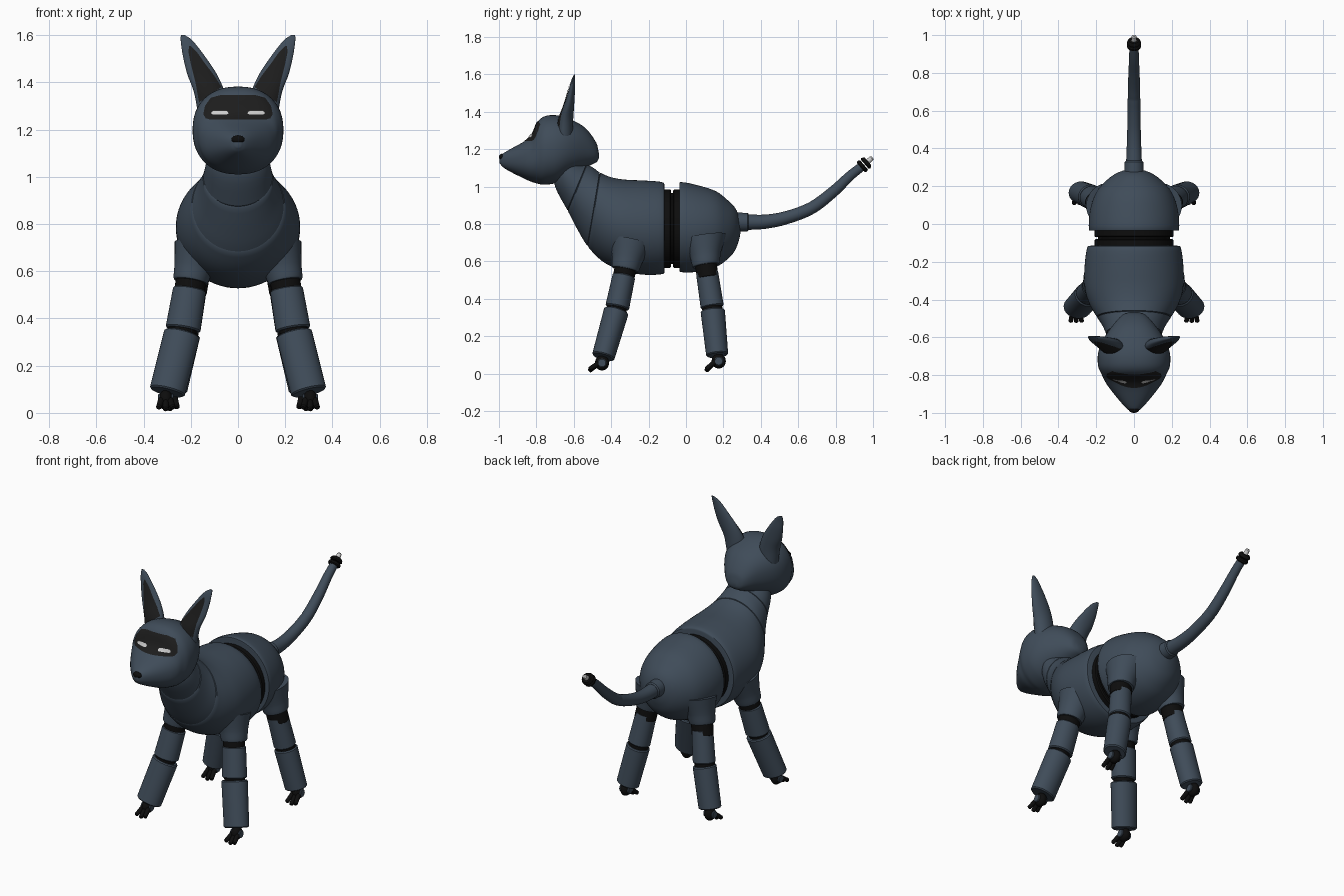
import bpy, bmesh
from math import cos, sin, pi, radians
from mathutils import Vector as V
from mathutils.bvhtree import BVHTree

if "Cube" in bpy.data.objects:
    bpy.data.objects.remove(bpy.data.objects["Cube"])


def material(name, rgb):
    m = bpy.data.materials.new(name)
    m.diffuse_color = (*rgb, 1)
    m.use_nodes = True
    m.node_tree.nodes["Principled BSDF"].inputs["Base Color"].default_value = m.diffuse_color
    return m


SHELL = material("shell", (0.05, 0.072, 0.1))
BLACK = material("black", (0.004, 0.004, 0.004))
PANEL = material("panel", (0.012, 0.012, 0.012))
LIGHT = material("light", (0.6, 0.6, 0.58))
X = V((1, 0, 0))


def finish(name, bm, mat):
    bmesh.ops.recalc_face_normals(bm, faces=bm.faces)
    me = bpy.data.meshes.new(name)
    bm.to_mesh(me)
    bm.free()
    me.materials.append(mat)
    ob = bpy.data.objects.new(name, me)
    bpy.context.collection.objects.link(ob)
    return ob


def smooth_rings(rings, sub, grooves):
    # Hermite interpolation of (centre, u, v) rings, with cut seams at some of them
    k = len(rings)
    dist = [max(1e-5, sum((rings[i + 1][j] - rings[i][j]).length for j in range(3))) for i in range(k - 1)]
    tan = []
    for i in range(k):
        a, b = max(i - 1, 0), min(i + 1, k - 1)
        tan.append([(rings[b][j] - rings[a][j]) / sum(dist[a:b]) for j in range(3)])

    def at(i, t):
        h = dist[i]
        return [rings[i][j] * (2*t**3 - 3*t*t + 1) + tan[i][j] * h * (t**3 - 2*t*t + t)
                + rings[i + 1][j] * (3*t*t - 2*t**3) + tan[i + 1][j] * h * (t**3 - t*t) for j in range(3)]
    out = []
    for i in range(k - 1):
        for s in range(sub):
            r = at(i, s / sub)
            if s == 0 and i in grooves:
                out += [at(i - 1, 0.95), [r[0], r[1] * 0.965, r[2] * 0.965], at(i, 0.05)]
            else:
                out.append(r)
    return out + [rings[-1]]


def loft(name, rings, mat=SHELL, n=48, p=2.0, sub=4, grooves=(), flat=1.0):
    rings = smooth_rings(rings, sub, grooves) if sub > 1 else rings
    bm = bmesh.new()
    loops = []
    for c, u, v in rings:
        loop = []
        for i in range(n):
            a = 2 * pi * i / n
            cu, sv = [abs(q) ** (2 / p) * (1 if q > 0 else -1) for q in (cos(a), sin(a))]
            loop.append(bm.verts.new(c + u * cu + v * (sv * flat if sv > 0 else sv)))
        loops.append(loop)
    for a, b in zip(loops, loops[1:]):
        for i in range(n):
            bm.faces.new((a[i], a[i - 1], b[i - 1], b[i]))
    bm.faces.new(loops[0])
    bm.faces.new(loops[-1])
    return finish(name, bm, mat)


def side_ring(yt, zt, yb, zb, hw):
    # ring from its top and bottom points in the side view and its half width
    t, b = V((0, yt, zt)), V((0, yb, zb))
    return [(t + b) / 2, X * hw, (t - b) / 2]


def frame(d):
    d = d.normalized()
    ref = X if abs(d.x) < 0.9 else V((0, 1, 0))
    u = (ref - d * ref.dot(d)).normalized()
    return u, d.cross(u)


def rod(name, a, b, ra, rb, mat=SHELL, n=32, edge=0.006):
    # rounded-edge cylinder between two points; radii are (across x, across y)
    a, b = V(a), V(b)
    u, v = frame(b - a)
    e = (b - a).normalized() * edge
    ring = lambda c, r, d: [c, u * (r[0] - d), v * (r[1] - d)]
    return loft(name, [ring(a, ra, edge), ring(a + e, ra, 0), ring(b - e, rb, 0), ring(b, rb, edge)],
                mat, n, sub=1)


def ball(name, c, r, mat):
    bm = bmesh.new()
    bmesh.ops.create_uvsphere(bm, u_segments=24, v_segments=14, radius=1)
    for w in bm.verts:
        w.co = V((w.co.x * r[0], w.co.y * r[1], w.co.z * r[2])) + V(c)
    return finish(name, bm, mat)


def inlay(name, target, rows, mat, off, cols=16, sub=4):
    # thin panel given as (x, z, x, z) rows in the front view, laid on the target
    me = target.data
    tree = BVHTree.FromPolygons([w.co for w in me.vertices], [q.vertices for q in me.polygons])
    fine = []
    for a, b in zip(rows, rows[1:]):
        fine += [[p + (q - p) * s / sub for p, q in zip(a, b)] for s in range(sub)]
    bm = bmesh.new()
    grid = []
    for x0, z0, x1, z1 in fine + [rows[-1]]:
        line = []
        for i in range(cols + 1):
            t = i / cols
            q = V((x0 + (x1 - x0) * t, -2, z0 + (z1 - z0) * t))
            hit = tree.ray_cast(q, V((0, 1, 0)))[0] or tree.find_nearest(V((q.x, -0.75, q.z)))[0]
            line.append(bm.verts.new(hit - V((0, off, 0))))
        grid.append(line)
    for a, b in zip(grid, grid[1:]):
        for i in range(cols):
            bm.faces.new((a[i], a[i + 1], b[i + 1], b[i]))
    return finish(name, bm, mat)


# Head with snout
head = loft("head", [side_ring(*r) for r in (
    (-0.466, 1.18, -0.466, 1.15, 0.02), (-0.48, 1.235, -0.48, 1.13, 0.06), (-0.54, 1.315, -0.54, 1.1, 0.115),
    (-0.62, 1.36, -0.62, 1.06, 0.168), (-0.69, 1.381, -0.69, 1.02, 0.191), (-0.75, 1.378, -0.755, 1.01, 0.19),
    (-0.79, 1.35, -0.79, 1.015, 0.174), (-0.82, 1.282, -0.83, 1.027, 0.158), (-0.855, 1.248, -0.87, 1.045, 0.135),
    (-0.94, 1.2, -0.94, 1.08, 0.073), (-0.98, 1.175, -0.98, 1.105, 0.035), (-0.996, 1.155, -0.996, 1.125, 0.012))], p=2.25)
ball("nose", (0, -0.984, 1.158), (0.028, 0.016, 0.018), BLACK)

# Visor and eyes
inlay("visor", head, [(-x, z, x, z) for x, z in ((0.07, 1.347), (0.115, 1.335), (0.14, 1.3), (0.147, 1.265),
                                                (0.137, 1.248), (0.12, 1.243))], PANEL, 0.005, 32)
for s in (1, -1):
    inlay("eye", head, [(s*0.077 - h, z, s*0.077 + h, z) for h, z in ((0.026, 1.281), (0.037, 1.275), (0.038, 1.268),
                                                                  (0.03, 1.263))], LIGHT, 0.012)

# Ears with dark inner panels
for s in (1, -1):
    rings = [[V((s * (a + b) / 2, y, z)), X * ((a - b) / 2), V((0, -d, 0))] for z, a, b, y, d in (
        (1.27, 0.17, 0.05, -0.655, 0.05), (1.36, 0.187, 0.058, -0.648, 0.045), (1.435, 0.215, 0.09, -0.63, 0.032),
        (1.51, 0.233, 0.14, -0.615, 0.021), (1.56, 0.241, 0.178, -0.607, 0.013), (1.585, 0.243, 0.202, -0.601, 0.008),
        (1.6, 0.242, 0.225, -0.596, 0.003))]
    ear = loft("ear", rings, n=32, flat=0.7)
    inlay("inner_ear", ear, [(s * a, b, s * c, d) for a, b, c, d in (
        (0.165, 1.315, 0.07, 1.38), (0.18, 1.4, 0.098, 1.425), (0.2, 1.48, 0.14, 1.48), (0.21, 1.53, 0.172, 1.525),
        (0.207, 1.555, 0.2, 1.553))], PANEL, 0.004, 10)

# Chest and neck in one shell with two seams
loft("chest_and_neck", [side_ring(*r) for r in (
    (-0.115, 1.0, -0.115, 0.555, 0.23), (-0.122, 1.022, -0.122, 0.533, 0.247), (-0.22, 1.032, -0.24, 0.53, 0.262),
    (-0.325, 1.037, -0.36, 0.557, 0.26), (-0.4, 1.05, -0.45, 0.603, 0.235), (-0.46, 1.075, -0.525, 0.68, 0.195),
    (-0.495, 1.1, -0.58, 0.77, 0.166), (-0.53, 1.12, -0.632, 0.87, 0.147), (-0.56, 1.14, -0.7, 1.0, 0.132),
    (-0.59, 1.2, -0.7, 1.07, 0.115))], n=64, grooves=(5, 7))

# Waist discs
for i, (a, b, r) in enumerate(((-0.125, -0.08, 0.21), (-0.069, -0.025, 0.21), (-0.1, -0.05, 0.19))):
    rod("waist_core" if i == 2 else "waist_disc", (0, a, 0.775), (0, b, 0.775), (r, r), (r, r), BLACK, 64)

# Hindquarters
loft("hindquarters", [side_ring(*r) for r in (
    (-0.035, 1.0, -0.035, 0.56, 0.225), (-0.03, 1.024, -0.03, 0.543, 0.239), (0.07, 1.005, 0.07, 0.545, 0.233),
    (0.16, 0.975, 0.16, 0.57, 0.204), (0.22, 0.93, 0.22, 0.61, 0.157), (0.26, 0.89, 0.26, 0.655, 0.108),
    (0.282, 0.845, 0.282, 0.71, 0.06), (0.291, 0.8, 0.291, 0.75, 0.02))], n=64)

# Tail
path = [V((0, y, z)) for y, z in ((0.32, 0.81), (0.42, 0.812), (0.53, 0.832), (0.67, 0.885), (0.79, 0.975),
                                 (0.88, 1.06), (0.95, 1.115))]
radii = (0.042, 0.038, 0.035, 0.033, 0.03, 0.026, 0.024)
rings = []
for i, (c, r) in enumerate(zip(path, radii)):
    u, v = frame(path[min(i + 1, 6)] - path[max(i - 1, 0)])
    rings.append([c, u * r, v * r])
loft("tail", rings, n=32, grooves=(3,))
rod("tail_collar", (0, 0.25, 0.81), (0, 0.335, 0.81), (0.052, 0.052), (0.049, 0.049))
tip, d = V((0, 0.935, 1.102)), V((0, 0.76, 0.65)).normalized()
rod("tail_ring", tip, tip + d * 0.022, (0.037, 0.037), (0.037, 0.037), BLACK)
rod("tail_ring", tip + d * 0.027, tip + d * 0.05, (0.037, 0.037), (0.033, 0.033), BLACK)
rod("tail_tip", tip + d * 0.04, tip + d * 0.082, (0.015, 0.015), (0.013, 0.013), LIGHT)

# Legs: hip sleeve, two segments, dark joints, ankle and three claws
LEGS = {"front": ((0.2, -0.325, 0.555), (0.235, -0.37, 0.343), (0.3, -0.443, 0.088), 0.074, 0.064, 0.02),
        "hind": ((0.185, 0.107, 0.577), (0.225, 0.142, 0.345), (0.282, 0.167, 0.098), 0.065, 0.062, -0.005)}
for kind, (hip, knee, ankle, rx, ry, lean) in LEGS.items():
    for s in (1, -1):
        h, k, a = [V((s * q[0], q[1], q[2])) for q in (hip, knee, ankle)]
        u, v = frame(k - h)
        rings = [[h + V((-s * dx, lean * dz * 10, dz)), u * r, v * r] for dx, dz, r in (
            (0, 0, 0.071), (0.0, 0.008, 0.074), (0.014, 0.06, 0.084), (0.05, 0.15, 0.12))]
        loft(kind + "_hip_sleeve", rings, n=40)
        rod(kind + "_hip_joint", h.lerp(k, -0.1), h.lerp(k, 0.3), (0.064, 0.058), (0.064, 0.058), BLACK)
        rod(kind + "_knee_joint", h.lerp(k, 0.8), k.lerp(a, 0.2), (0.06, 0.054), (0.06, 0.054), BLACK)
        rod(kind + "_upper_leg", h.lerp(k, 0.14), h.lerp(k, 0.96), (rx - 0.004, ry - 0.003), (rx, ry))
        rod(kind + "_lower_leg", k.lerp(a, 0.025), a, (rx + 0.003, ry + 0.003), (rx + 0.002, ry - 0.003))
        c = a + V((s * 0.006, -0.006 if kind == "front" else 0.008, -0.031))
        ball(kind + "_ankle", c, (0.03, 0.038, 0.04), BLACK)
        rod(kind + "_ankle_pin", c - X * 0.033, c + X * 0.033, (0.023, 0.023), (0.023, 0.023), SHELL, 24, 0.003)
        for dx, dz in ((-0.03, 0.022), (0, 0.013), (0.03, 0.022)):
            r0 = c + V((dx * 0.6, -0.015, 0.0))
            tip = V((c.x + dx, c.y - 0.07, dz))
            rod(kind + "_claw", r0, tip, (0.014, 0.014), (0.012, 0.012), BLACK, 16, 0.005)

# Smooth shading with crisp edges
bpy.ops.object.select_all(action='SELECT')
bpy.context.view_layer.objects.active = head
bpy.ops.object.shade_smooth_by_angle(angle=radians(38))
